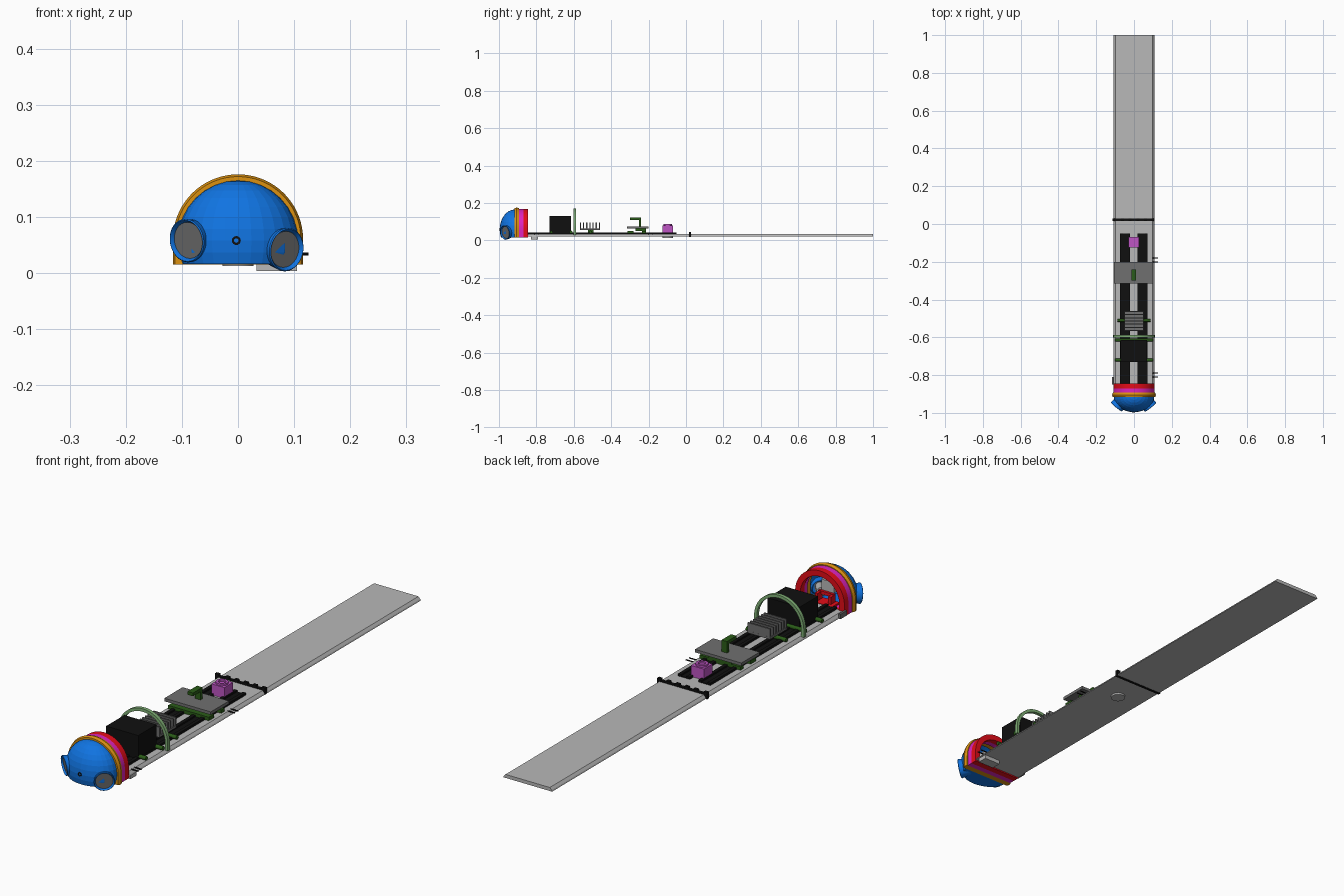
import bpy, bmesh, math
from mathutils import Vector, Matrix

if "Cube" in bpy.data.objects:
    bpy.data.objects.remove(bpy.data.objects["Cube"])


def material(name, r, g, b):
    m = bpy.data.materials.new(name)
    lin = [((c / 255 + 0.055) / 1.055) ** 2.4 if c > 10 else c / 255 / 12.92 for c in (r, g, b)]
    m.diffuse_color = (*lin, 1)
    m.use_nodes = True
    m.node_tree.nodes["Principled BSDF"].inputs["Base Color"].default_value = m.diffuse_color
    return m


BLUE = material("blue", 16, 116, 226)
ORANGE = material("orange", 220, 145, 16)
MAGENTA = material("magenta", 222, 36, 190)
RED = material("red", 228, 12, 24)
BLACK = material("black", 16, 16, 16)
LIGHT = material("light grey", 184, 184, 184)
DARK = material("dark grey", 112, 112, 112)
GREEN = material("dark green", 42, 92, 24)
PALE = material("pale green", 128, 176, 118)
PURPLE = material("purple", 190, 85, 195)


def finish(bm, name, mat, smooth=False):
    bmesh.ops.recalc_face_normals(bm, faces=bm.faces[:])
    me = bpy.data.meshes.new(name)
    bm.to_mesh(me)
    bm.free()
    me.materials.append(mat)
    ob = bpy.data.objects.new(name, me)
    bpy.context.collection.objects.link(ob)
    if smooth:
        bpy.context.view_layer.objects.active = ob
        ob.select_set(True)
        bpy.ops.object.shade_smooth_by_angle(angle=math.radians(35))
        ob.select_set(False)
    return ob


def boxes(name, mat, *ranges):
    """One object from several boxes given as (x0, x1, y0, y1, z0, z1)."""
    bm = bmesh.new()
    for x0, x1, y0, y1, z0, z1 in ranges:
        mtx = Matrix.Translation(((x0 + x1) / 2, (y0 + y1) / 2, (z0 + z1) / 2)) @ \
            Matrix.Diagonal((x1 - x0, y1 - y0, z1 - z0, 1))
        bmesh.ops.create_cube(bm, size=1, matrix=mtx)
    return finish(bm, name, mat)


def rod(name, mat, a, b, r, r2=None, segs=20):
    a, b = Vector(a), Vector(b)
    bm = bmesh.new()
    mtx = Matrix.Translation((a + b) / 2) @ (b - a).to_track_quat('Z', 'Y').to_matrix().to_4x4()
    bmesh.ops.create_cone(bm, cap_ends=True, segments=segs, radius1=r,
                          radius2=r if r2 is None else r2, depth=(b - a).length, matrix=mtx)
    return finish(bm, name, mat, True)


def lathe(name, mat, profile, origin, axis, segs=32):
    """Spin a closed (radius, height) profile about an axis."""
    mtx = Matrix.Translation(origin) @ Vector(axis).to_track_quat('Z', 'Y').to_matrix().to_4x4()
    bm = bmesh.new()
    rings = [[bm.verts.new(mtx @ Vector((r * math.cos(t), r * math.sin(t), h))) for r, h in profile]
             for t in (2 * math.pi * i / segs for i in range(segs))]
    n = len(profile)
    for i in range(segs):
        p, q = rings[i], rings[(i + 1) % segs]
        for j in range(n):
            k = (j + 1) % n
            bm.faces.new((p[j], p[k], q[k], q[j]))
    return finish(bm, name, mat, True)


def arch(name, mat, r_out, r_in, y0, y1, foot, floor=None, cz=0.06, segs=36, bulge=0):
    """Half-round hoop with straight legs; a floor height closes it to a D shape."""
    def path(r, z):
        arc = [(r * math.cos(math.pi * i / segs), cz + r * math.sin(math.pi * i / segs)) for i in range(segs + 1)]
        return [(r, z)] + arc + [(-r, z)]
    outer = path(r_out, foot)
    crown = path(r_out + bulge, foot)
    inner = path(r_in, foot if floor is None else floor)
    ym = (y0 + y1) / 2
    bm = bmesh.new()
    sec = []
    for o, c, i in zip(outer, crown, inner):
        sec.append([bm.verts.new((x, y, z)) for (x, z), y in ((o, y0), (c, ym), (o, y1), (i, y1), (i, y0))])
    pairs = list(zip(sec, sec[1:]))
    if floor is None:
        bm.faces.new(sec[0])
        bm.faces.new(sec[-1])
    else:
        pairs.append((sec[-1], sec[0]))
    for p, q in pairs:
        for j in range(5):
            k = (j + 1) % 5
            bm.faces.new((p[j], p[k], q[k], q[j]))
    return finish(bm, name, mat, True)


# long base board with sloping sides
bm = bmesh.new()
ends = [[bm.verts.new((x, y, z)) for x, z in ((-.108, .02), (.108, .02), (.106, .025), (.098, .034),
                                              (-.098, .034), (-.106, .025))] for y in (-.85, 1)]
for e in ends:
    bm.faces.new(e)
for j in range(6):
    k = (j + 1) % 6
    bm.faces.new((ends[0][j], ends[0][k], ends[1][k], ends[1][j]))
finish(bm, "base_board", LIGHT)

# black joint strip with teeth across the board
boxes("joint_strip", BLACK, (-.113, .108, .016, .028, .019, .039),
      *[(x - .008, x + .008, .016, .028, .038, .046) for x in (-.105, -.06, -.02, .02, .06, .1)])

# pair of channel rails
for side, x0, x1 in (("left", -.073, -.02), ("right", .018, .071)):
    boxes(side + "_rail", BLACK, (x0, x1, -.85, -.05, .033, .037),
          (x0, x0 + .014, -.85, -.05, .033, .043), (x1 - .014, x1, -.85, -.05, .033, .043))

# battery box, cross rods and hoop
boxes("battery_box", BLACK, (-.072, .07, -.73, -.615, .036, .131))
for n, y, w in (("front", -.72, .1), ("middle", -.615, .1), ("rear", -.51, .088)):
    rod(n + "_cross_rod", GREEN, (-w, y, .044), (w, y, .044), .008, segs=12)
arch("support_hoop", PALE, .11, .098, -.601, -.587, .03)

# finned heat sink on a post
boxes("heat_sink", DARK, (-.05, .05, -.567, -.46, .055, .064),
      *[(-.05, .05, y - .003, y + .003, .063, .096) for y in (-.564 + i * .0168 for i in range(7))])
boxes("heat_sink_post", GREEN, (-.03, .03, -.525, -.495, .036, .056))

# raised shelf with bracket above and mounts below
boxes("shelf_plate", DARK, (-.105, .1, -.315, -.2, .063, .075))
boxes("shelf_mounts", GREEN, (-.09, .09, -.313, -.28, .036, .05), (-.05, .05, -.27, -.215, .05, .064),
      (-.09, .09, -.235, -.215, .036, .05))
boxes("shelf_bracket", GREEN, (-.013, .011, -.3, -.24, .108, .121), (-.013, .011, -.252, -.24, .075, .121))

# purple motor with collar and round foot below the board
boxes("motor_block", PURPLE, (-.03, .027, -.125, -.07, .036, .08))
lathe("motor_collar", PURPLE, ((.014, .079), (.023, .079), (.023, .087), (.014, .087)), (-.002, -.098, 0), (0, 0, 1))
rod("round_foot", LIGHT, (0, -.098, .013), (0, -.098, .021), .028)

# side pins and small side clip
for i, y in enumerate((-.18, -.2, -.79, -.81)):
    rod("side_pin_%d" % i, BLACK, (.095, y, .034), (.126, y, .034), .0025, segs=8)
boxes("side_clip", DARK, (-.116, -.108, -.85, -.81, .02, .04))
boxes("under_block", LIGHT, (.033, .105, -.83, -.79, .004, .021))

# three D-shaped collar rings behind the head
arch("red_collar", RED, .109, .086, -.87, -.845, .015, .03)
arch("magenta_collar", MAGENTA, .109, .088, -.893, -.87, .015, .028)
arch("orange_collar", ORANGE, .112, .092, -.917, -.893, .015, .026, bulge=.004)

# hollow blue head shell, flat underneath and open behind
bm = bmesh.new()
bmesh.ops.create_uvsphere(bm, u_segments=28, v_segments=16, radius=1,
                          matrix=Matrix.Translation((0, -.915, .058)) @ Matrix.Diagonal((.107, .081, .107, 1)))
for co, no in (((0, 0, .016), (0, 0, -1)), ((0, -.912, 0), (0, 1, 0))):
    bmesh.ops.bisect_plane(bm, geom=bm.verts[:] + bm.edges[:] + bm.faces[:], plane_co=co,
                           plane_no=no, clear_outer=True)
    if no[2]:
        bmesh.ops.holes_fill(bm, edges=[e for e in bm.edges if e.is_boundary])
head = finish(bm, "head_shell", BLUE)
shell = head.modifiers.new("thickness", 'SOLIDIFY')
shell.thickness = .004

# flared eye sockets, lenses and the eye motors inside
for side, s, c in (("left", -1, (-.09, -.965, .058)), ("right", 1, (.085, -.966, .042))):
    n = Vector((s * .62, -.77, -.12)).normalized()
    c = Vector(c)
    lathe(side + "_eye_socket", BLUE, ((.031, -.04), (.035, -.02), (.039, .002), (.037, .004), (.032, -.004),
                                       (.028, -.04)), c, n)
    rod(side + "_eye_lens", DARK, c - n * .012, c - n * .003, .0325, segs=32)
    rod(side + "_eye_motor", LIGHT, c - n * .075, c - n * .012, .017)

# small nose screw
lathe("nose_screw", BLACK, ((.004, -.002), (.008, -.002), (.008, .002), (.004, .002)), (-.003, -.995, .058), (0, -1, 0), 16)

# red bracket and control box inside the head
boxes("inner_bracket", RED, (-.05, .05, -.9, -.85, .029, .036), (-.035, -.023, -.895, -.865, .035, .065),
      (.023, .035, -.895, -.865, .035, .065), (-.035, .035, -.895, -.885, .055, .068))
boxes("control_box", LIGHT, (-.028, .028, -.945, -.895, .068, .11))
